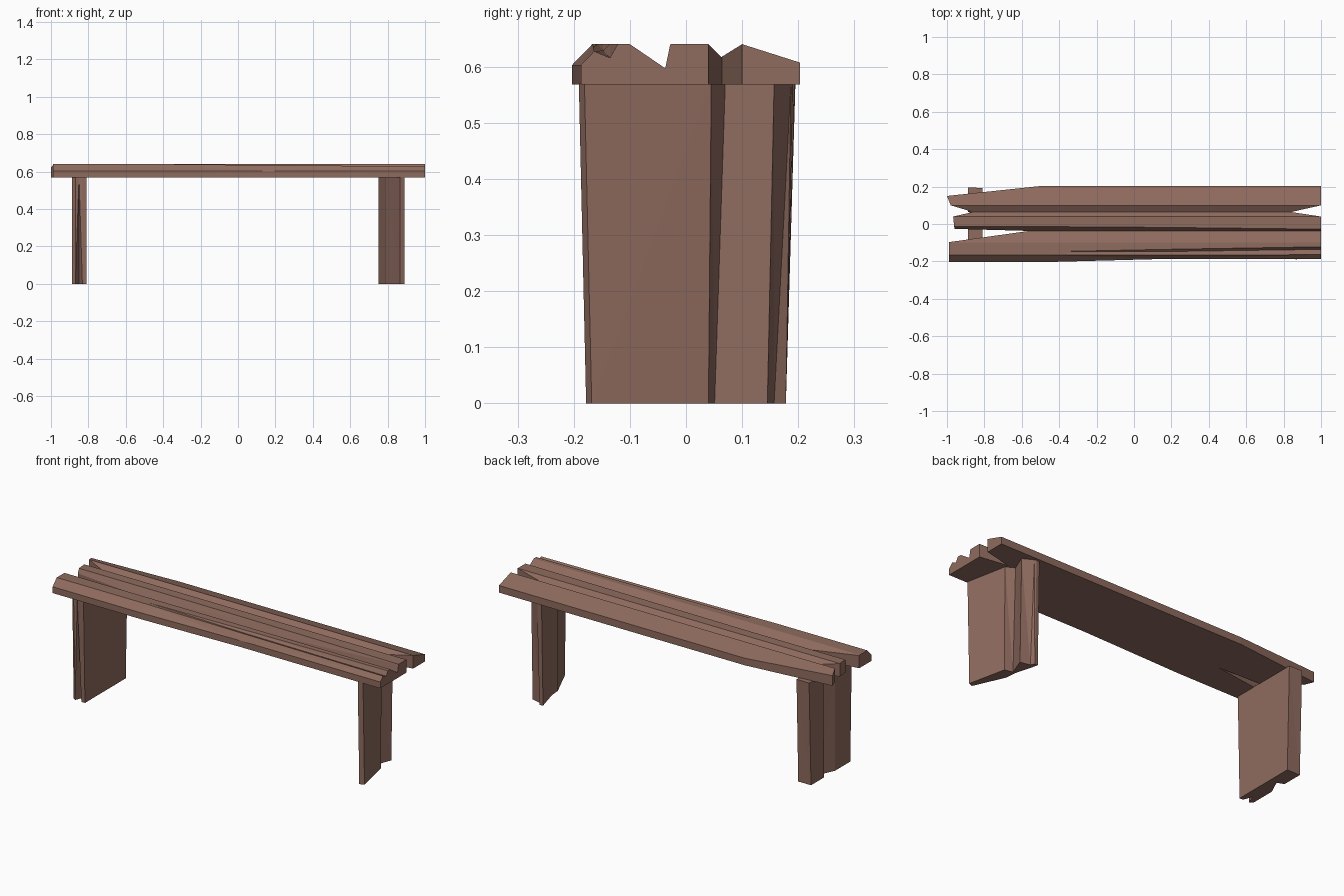
import bpy, bmesh

if "Cube" in bpy.data.objects:
    bpy.data.objects.remove(bpy.data.objects["Cube"])

wood = bpy.data.materials.new("weathered brown wood")
wood.diffuse_color = (0.275, 0.148, 0.114, 1)
wood.use_nodes = True
wood.node_tree.nodes["Principled BSDF"].inputs["Base Color"].default_value = wood.diffuse_color


def loft(name, rings):
    """Join closed rings of equal length into a capped solid."""
    bm = bmesh.new()
    loops = [[bm.verts.new(p) for p in ring] for ring in rings]
    n = len(loops[0])
    for a, b in zip(loops, loops[1:]):
        for i in range(n):
            j = (i + 1) % n
            bm.faces.new((a[i], a[j], b[j], b[i]))
    bm.faces.new(loops[0])
    bm.faces.new(loops[-1])
    bmesh.ops.triangulate(bm, faces=[f for f in bm.faces])
    bmesh.ops.recalc_face_normals(bm, faces=bm.faces)
    mesh = bpy.data.meshes.new(name)
    bm.to_mesh(mesh)
    bm.free()
    mesh.materials.append(wood)
    ob = bpy.data.objects.new(name, mesh)
    bpy.context.collection.objects.link(ob)
    return ob


def leg(name, bottom, top_y, z=0.57):
    """Jagged slab leg that flares slightly in y towards the top."""
    return loft(name, [[(x, y, 0) for x, y in bottom],
                       [(x, t, z) for (x, y), t in zip(bottom, top_y)]])


# seat: grooved plank section, the front groove deepening towards the right
SPLIT_START = [(-0.167, 0.64), (-0.158, 0.64), (-0.148, 0.64)]
SPLIT_END = [(-0.164, 0.627), (-0.135, 0.615), (-0.121, 0.64)]


def seat_ring(x, front, t, lip):
    split = [(a[0] + (b[0] - a[0]) * t, a[1] + (b[1] - a[1]) * t)
             for a, b in zip(SPLIT_START, SPLIT_END)]
    pts = [(front, 0.568), (front, 0.603)] + split + [
        (-0.1, 0.64), (-0.037, 0.597), (lip, 0.64), (0.04, 0.64),
        (0.063, 0.617), (0.1, 0.64), (0.21, 0.605), (0.21, 0.568)]
    return [(x, y, z) for y, z in pts]


seat = loft("seat", [seat_ring(-1.05, -0.203, 0, -0.014),
                     seat_ring(-0.45, -0.203, 0, -0.014),
                     seat_ring(0.15, -0.187, 0.45, -0.018),
                     seat_ring(1.05, -0.187, 1, -0.028)])

# plan outline with the end splits, used to trim the seat
plan = [(1, -0.25), (1, 0.04), (0.84, 0.064), (1, 0.1), (1, 0.203),
        (-0.5, 0.203), (-1, 0.15), (-0.98, 0.1), (-0.86, 0.064),
        (-0.967, 0.04), (-0.96, -0.026), (-0.56, -0.037),
        (-0.99, -0.097), (-0.99, -0.25)]
cutter = loft("seat_trim_outline", [[(x, y, z) for x, y in plan] for z in (0.5, 0.7)])
cutter.hide_render = True
mod = seat.modifiers.new("trim", "BOOLEAN")
mod.operation = "INTERSECT"
mod.solver = "EXACT"
mod.object = cutter
bpy.context.view_layer.update()
trimmed = bpy.data.meshes.new_from_object(
    seat.evaluated_get(bpy.context.evaluated_depsgraph_get()))
seat.modifiers.clear()
seat.data = trimmed
bpy.data.objects.remove(cutter)

# right leg: slanted slab with stepped outer side
leg("right_leg",
    [(0.865, -0.178), (0.89, -0.168), (0.845, 0.04), (0.8, 0.051),
     (0.835, 0.145), (0.78, 0.157), (0.77, 0.178), (0.75, 0.176),
     (0.785, 0.05), (0.79, -0.01)],
    [-0.191, -0.181, 0.045, 0.07, 0.157, 0.187, 0.191, 0.189, 0.054, -0.01])

# left leg: flat inside, notched outside, front split closing near the top
leg("left_leg",
    [(-0.81, -0.178), (-0.832, -0.178), (-0.85, -0.125), (-0.87, -0.178),
     (-0.888, -0.165), (-0.888, -0.03), (-0.85, 0.05), (-0.888, 0.065),
     (-0.888, 0.178), (-0.81, 0.178)],
    [-0.191, -0.191, -0.188, -0.191, -0.177, -0.03, 0.054, 0.07, 0.195, 0.193])
